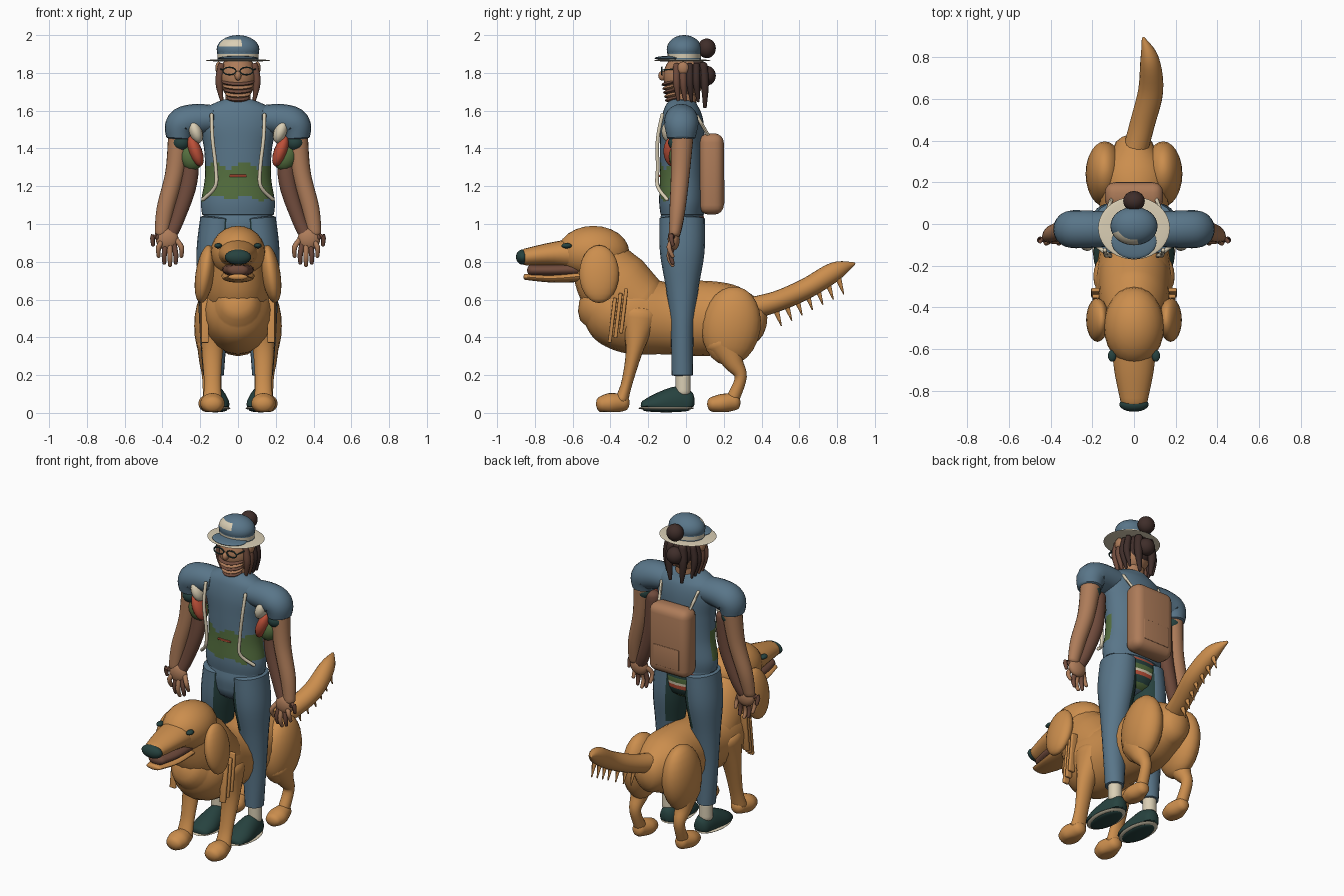
import bpy
import bmesh
from math import sin, cos, pi, radians
from mathutils import Vector, Matrix, Euler

if "Cube" in bpy.data.objects:
    bpy.data.objects.remove(bpy.data.objects["Cube"], do_unlink=True)


def material(name, red, green, blue):
    mat = bpy.data.materials.new(name)
    mat.use_nodes = True
    mat.diffuse_color = (red, green, blue, 1)
    shader = next(n for n in mat.node_tree.nodes if n.type == "BSDF_PRINCIPLED")
    shader.inputs["Base Color"].default_value = (red, green, blue, 1)
    shader.inputs["Roughness"].default_value = 0.8
    return mat


FUR = material("golden fur", .60, .27, .075)
BLUE = material("denim blue", .10, .18, .25)
DARK = material("dark green", .02, .055, .05)
CREAM = material("cream", .70, .62, .46)
HAIR = material("dark hair", .05, .027, .023)
SKIN = material("tan skin", .42, .20, .10)
BROWN = material("brown", .16, .07, .045)
OLIVE = material("leaf green", .09, .16, .05)
RED = material("coral red", .50, .08, .04)


def finish(name, bm, mats, rule=None):
    """Turn a bmesh into a smooth object; rule picks the material per face."""
    mats = mats if isinstance(mats, list) else [mats]
    bmesh.ops.recalc_face_normals(bm, faces=bm.faces)
    bm.normal_update()
    if rule:
        for f in bm.faces:
            f.material_index = rule(f.calc_center_median(), f.normal)
    mesh = bpy.data.meshes.new(name)
    bm.to_mesh(mesh)
    bm.free()
    for m in mats:
        mesh.materials.append(m)
    mesh.shade_smooth()
    mesh.set_sharp_from_angle(angle=radians(45))
    obj = bpy.data.objects.new(name, mesh)
    bpy.context.collection.objects.link(obj)
    return obj


def ball(name, pos, size, mats, rot=(0, 0, 0), rule=None, segs=24):
    bm = bmesh.new()
    m = Matrix.LocRotScale(Vector(pos), Euler(rot), Vector(size))
    bmesh.ops.create_uvsphere(bm, u_segments=segs, v_segments=segs // 2, radius=1, matrix=m)
    return finish(name, bm, mats, rule)


def box(name, pos, size, mats, bevel, rot=(0, 0, 0)):
    bm = bmesh.new()
    bmesh.ops.create_cube(bm, size=1, matrix=Matrix.Diagonal((*size, 1)))
    bmesh.ops.bevel(bm, geom=bm.edges[:], offset=bevel, segments=4, profile=.5, affect="EDGES")
    bm.transform(Matrix.LocRotScale(Vector(pos), Euler(rot), None))
    return finish(name, bm, mats)


def spline(pts, steps):
    """Catmull-Rom through (x, y, z, width, depth) points."""
    out = []
    last = len(pts) - 1
    for i in range(last):
        quad = [pts[max(i - 1, 0)], pts[i], pts[i + 1], pts[min(i + 2, last)]]
        for k in range(steps):
            t = k / steps
            out.append([.5 * (2 * b + (c - a) * t + (2*a - 5*b + 4*c - d) * t*t
                              + (3*b - a - 3*c + d) * t**3) for a, b, c, d in zip(*quad)])
    return out + [list(pts[-1])]


def tube(name, pts, mats, ref=(1, 0, 0), cap=.7, segs=20, steps=5, rule=None, floor=None):
    """Loft ellipses along a path, with rounded ends."""
    path = spline(pts, steps)
    rings = []
    for i, p in enumerate(path):
        a, b = path[max(i - 1, 0)], path[min(i + 1, len(path) - 1)]
        t = (Vector(b[:3]) - Vector(a[:3])).normalized()
        side = Vector(ref)
        side = (side - t * side.dot(t)).normalized()
        rings.append((Vector(p[:3]), t, side, t.cross(side), p[3], p[4]))

    def ends(ring, sign):
        pos, t, u, v, w, d = ring
        return [(pos + t * sign * cap * min(w, d) * sin(q), t, u, v, w * cos(q), d * cos(q))
                for q in (radians(g) for g in (30, 55, 80))]
    if cap:
        rings = ends(rings[0], -1)[::-1] + rings + ends(rings[-1], 1)
    bm = bmesh.new()
    loops = []
    for pos, t, u, v, w, d in rings:
        loops.append([bm.verts.new(pos + u * w * cos(q) + v * d * sin(q))
                      for q in (2 * pi * k / segs for k in range(segs))])
    for lo, hi in zip(loops, loops[1:]):
        for k in range(segs):
            n = (k + 1) % segs
            bm.faces.new((lo[k], lo[n], hi[n], hi[k]))
    bm.faces.new(loops[0])
    bm.faces.new(loops[-1])
    if floor is not None:
        for vert in bm.verts:
            vert.co.z = max(vert.co.z, floor)
    return finish(name, bm, mats, rule)


def upright(rows):
    return [(0, y, z, w, d) for z, y, w, d in rows]


def lengthwise(rows):
    return [(0, y, z, w, d) for y, z, w, d in rows]


SIDES = (("left", 1), ("right", -1))

# Dog: body, neck and head
tube("dog_body", lengthwise([(.36, .49, .10, .12), (.24, .50, .18, .18), (.08, .50, .165, .2),
     (-.1, .50, .165, .19), (-.27, .52, .185, .21), (-.4, .55, .17, .19), (-.48, .58, .12, .13)]), FUR)
tube("dog_neck", lengthwise([(-.24, .56, .17, .17), (-.38, .68, .165, .195), (-.47, .82, .13, .15)]), FUR)
ball("dog_head", (0, -.49, .85), (.145, .19, .14), FUR)
tube("dog_muzzle", lengthwise([(-.55, .84, .11, .09), (-.7, .84, .095, .065), (-.85, .825, .065, .045)]), FUR)
tube("dog_mouth", lengthwise([(-.55, .76, .085, .04), (-.7, .755, .08, .035), (-.82, .755, .055, .03)]), BROWN)
tube("dog_jaw", lengthwise([(-.5, .73, .09, .035), (-.7, .712, .08, .022), (-.85, .72, .05, .016)]), FUR)
ball("dog_nose", (0, -.865, .825), (.07, .035, .04), DARK)

for label, s in SIDES:
    ball(label + "_dog_ear", (s * .175, -.46, .735), (.05, .105, .155), FUR, (0, -s * .15, 0))
    ball(label + "_dog_eye", (s * .105, -.632, .885), (.02, .028, .014), DARK)
    # Front leg, paw and shoulder fur
    tube(label + "_dog_front_leg", [(s * .12, -.25, .52, .075, .11), (s * .135, -.27, .35, .058, .05),
         (s * .135, -.31, .17, .045, .03), (s * .135, -.34, .07, .05, .035)], FUR)
    tube(label + "_dog_front_paw", [(s * .135, -.33, .055, .045, .045), (s * .135, -.4, .05, .065, .055),
         (s * .135, -.445, .045, .055, .045)], FUR, floor=0.005)
    for i in range(3):
        box(label + "_dog_shoulder_fur", (s * (.185 - i * .005), -.33 - i * .03, .54 - i * .025),
            (.04, .02, .24), FUR, .006, (-.12, 0, 0))
    # Hind leg
    ball(label + "_dog_thigh", (s * .14, .24, .46), (.092, .155, .21), FUR, (-.15, 0, 0))
    tube(label + "_dog_hind_leg", [(s * .15, .2, .38, .07, .10), (s * .155, .25, .27, .05, .055),
         (s * .155, .29, .19, .035, .032), (s * .15, .25, .08, .035, .035)], FUR)
    tube(label + "_dog_hind_paw", [(s * .15, .26, .06, .04, .045), (s * .15, .19, .05, .06, .05),
         (s * .15, .14, .045, .05, .04)], FUR, floor=0.005)

# Tail with hanging fringe
tube("dog_tail", [(0, .33, .55, .06, .06), (.04, .48, .59, .06, .055), (.08, .64, .66, .06, .055),
     (.075, .79, .75, .045, .05), (.045, .89, .79, .008, .008)], FUR)
for i in range(7):
    y, z = .46 + i * .055, .56 + i * .028
    x = .035 + .045 * min(i / 3, 1)
    tube("tail_fringe", [(x, y, z + .03, .022, .024), (x, y + .045, z - .10, .003, .003)],
         FUR, segs=8, steps=1, cap=0)

# Man: trousers, socks and shoes
PATCH = [BLUE, DARK, RED, CREAM, OLIVE]
tube("trouser_seat", upright([(.93, -.02, .15, .115), (1.0, -.02, .185, .12), (1.06, -.02, .18, .11)]), PATCH,
     rule=lambda c, n: 1 + int(c.z * 40) % 4 if n.y > .3 and abs(c.x) < .09 and c.z < 1.04 else 0)
for label, s in SIDES:
    tube(label + "_trouser_leg", [(s * .1, -.02, 1.03, .10, .12), (s * .115, -.02, .85, .105, .118),
         (s * .127, -.02, .65, .085, .085), (s * .13, -.02, .45, .074, .062),
         (s * .13, -.02, .2, .055, .056)], [BLUE, DARK], cap=.1,
         rule=lambda c, n: int(n.x * s < -.3 and c.z > .7))
    tube(label + "_sock", [(s * .13, -.015, .11, .042, .04), (s * .13, -.015, .2, .042, .04)], CREAM)
    tube(label + "_shoe", [(s * .12, .01, .05, .05, .07), (s * .12, -.05, .055, .062, .085),
         (s * .12, -.15, .045, .075, .06), (s * .12, -.215, .035, .062, .035)], DARK, floor=.032)
    ball(label + "_shoe_sole", (s * .12, -.105, .025), (.08, .148, .013), CREAM)
    ball(label + "_shoe_tread", (s * .12, -.105, .015), (.062, .125, .012), DARK)


# Shirt with a printed belly
def belly(c, n):
    wave = .015 * sin(c.x * 40)
    return 1 if 1.14 + wave < c.z < 1.31 + wave and n.y < .35 else 0


tube("shirt", upright([(1.05, -.02, .19, .115), (1.12, -.02, .195, .122), (1.25, -.02, .175, .118),
     (1.4, -.02, .18, .118), (1.52, -.02, .205, .115), (1.6, -.02, .19, .098), (1.65, -.015, .10, .07)]),
     [BLUE, OLIVE], cap=.15, segs=32, steps=8, rule=belly)
box("belly_print", (0, -.139, 1.255), (.09, .008, .012), RED, .003)
tube("neck", upright([(1.6, -.01, .07, .065), (1.72, -.01, .065, .065)]), SKIN)

for label, s in SIDES:
    # Sleeve with its printed lining
    tube(label + "_sleeve", [(s * .13, -.025, 1.555, .085, .075), (s * .23, -.025, 1.55, .09, .085),
         (s * .3, -.025, 1.525, .09, .085), (s * .312, -.025, 1.455, .075, .068)], BLUE, ref=(0, 1, 0), cap=.15)
    ball(label + "_sleeve_cuff", (s * .3, -.03, 1.43), (.055, .065, .05), DARK)
    for part, x, y, z, w, h, mat in (("cream", .225, -.08, 1.49, .035, .065, CREAM),
                                     ("red", .225, -.07, 1.385, .035, .085, RED),
                                     ("leaf", .25, -.04, 1.355, .062, .075, OLIVE)):
        ball(f"{label}_{part}_lining", (s * x, y, z), (w, .05, h), mat, (0, s * .35, 0), segs=16)
    # Arm and hand
    tube(label + "_arm", [(s * .31, -.02, 1.47, .06, .06), (s * .335, -.03, 1.27, .05, .05),
         (s * .385, -.045, 1.08, .046, .042), (s * .405, -.06, .95, .036, .03)], SKIN)
    tube(label + "_inner_arm", [(s * .25, -.02, 1.42, .045, .04), (s * .262, -.03, 1.22, .046, .04),
         (s * .32, -.045, 1.03, .038, .034), (s * .36, -.06, .94, .035, .028)], BROWN)
    ball(label + "_palm", (s * .375, -.065, .92), (.06, .032, .06), SKIN)
    for i in range(6):
        tip = s * (.45 - i * .03)
        drop = .78 + .012 * (i - 3) ** 2
        tube(label + "_finger", [(s * (.41 - i * .016), -.065, .92, .015, .015),
             (tip, -.08 - .01 * (i % 2), drop + .05, .014, .014), (tip, -.07, drop, .010, .010)],
             SKIN if i % 2 else BROWN, segs=10, steps=3)
    # Pack straps
    tube(label + "_strap", [(s * .14, -.125, 1.58, .01, .01), (s * .135, -.15, 1.45, .01, .01),
         (s * .118, -.15, 1.3, .01, .01), (s * .12, -.15, 1.2, .01, .01),
         (s * .185, -.1, 1.13, .01, .01)], CREAM, segs=10)
    tube(label + "_rear_strap", [(s * .13, .06, 1.57, .009, .009), (s * .1, .14, 1.43, .009, .009)], CREAM, segs=8)

# Backpack
box("backpack", (0, .135, 1.265), (.28, .13, .43), SKIN, .05)
box("backpack_pocket", (0, .198, 1.17), (.18, .009, .13), SKIN, .003)

# Head, face and layered beard
ball("head", (0, -.01, 1.78), (.098, .11, .125), SKIN)
ball("mans_nose", (0, -.125, 1.785), (.018, .022, .026), SKIN, segs=12)
for i in range(5):
    ball("beard_layer", (0, -.055, 1.755 - i * .022), (.09 - i * .007, .078 - i * .005, .017),
         SKIN if i % 2 else BROWN, (.25, 0, 0), segs=16)
for label, s in SIDES:
    ball(label + "_ear", (s * .102, -.015, 1.825), (.018, .03, .035), SKIN, segs=16)
    for i in range(4):
        y = -.05 + i * .035
        tube(label + "_hair_lock", [(s * .088, y, 1.84, .018, .018), (s * .1, y, 1.75, .02, .02),
             (s * .085, y + .01, 1.65, .008, .008)], HAIR if i > 1 else BROWN, segs=10)
    tube(label + "_back_lock", [(s * .04, .09, 1.84, .025, .025), (s * .05, .10, 1.74, .025, .022),
         (s * .04, .10, 1.62, .01, .01)], HAIR, segs=10)
    # Spectacle frame
    ring = [(s * .045 + .035 * cos(q), -.128, 1.81 + .02 * sin(q), .004, .004)
            for q in (2 * pi * k / 12 for k in range(13))]
    tube(label + "_spectacle_rim", ring, DARK, ref=(0, 1, 0), segs=6, steps=1, cap=0)
    tube(label + "_spectacle_arm", [(s * .08, -.128, 1.815, .004, .004), (s * .105, 0, 1.825, .004, .004)],
         DARK, segs=6)
ball("back_hair", (0, .035, 1.79), (.085, .075, .10), HAIR)
for z in (1.785, 1.93):
    ball("hair_bun", (0, .11, z), (.052, .048, .052), HAIR)

# Hat
ball("hat_brim", (0, -.02, 1.866), (.172, .15, .007), CREAM, segs=40)
ball("hat_visor", (0, -.085, 1.878), (.108, .082, .012), BLUE)
tube("hat_band", upright([(1.87, -.01, .108, .088), (1.92, -.01, .111, .09)]),
     [CREAM, BLUE], cap=0, rule=lambda c, n: int(c.z > 1.905 or c.z < 1.882))
ball("hat_crown", (0, -.01, 1.925), (.113, .092, .075), [BLUE, CREAM], segs=32,
     rule=lambda c, n: int(n.y < -.35 and 1.945 < c.z < 1.975 and c.x < .02))
